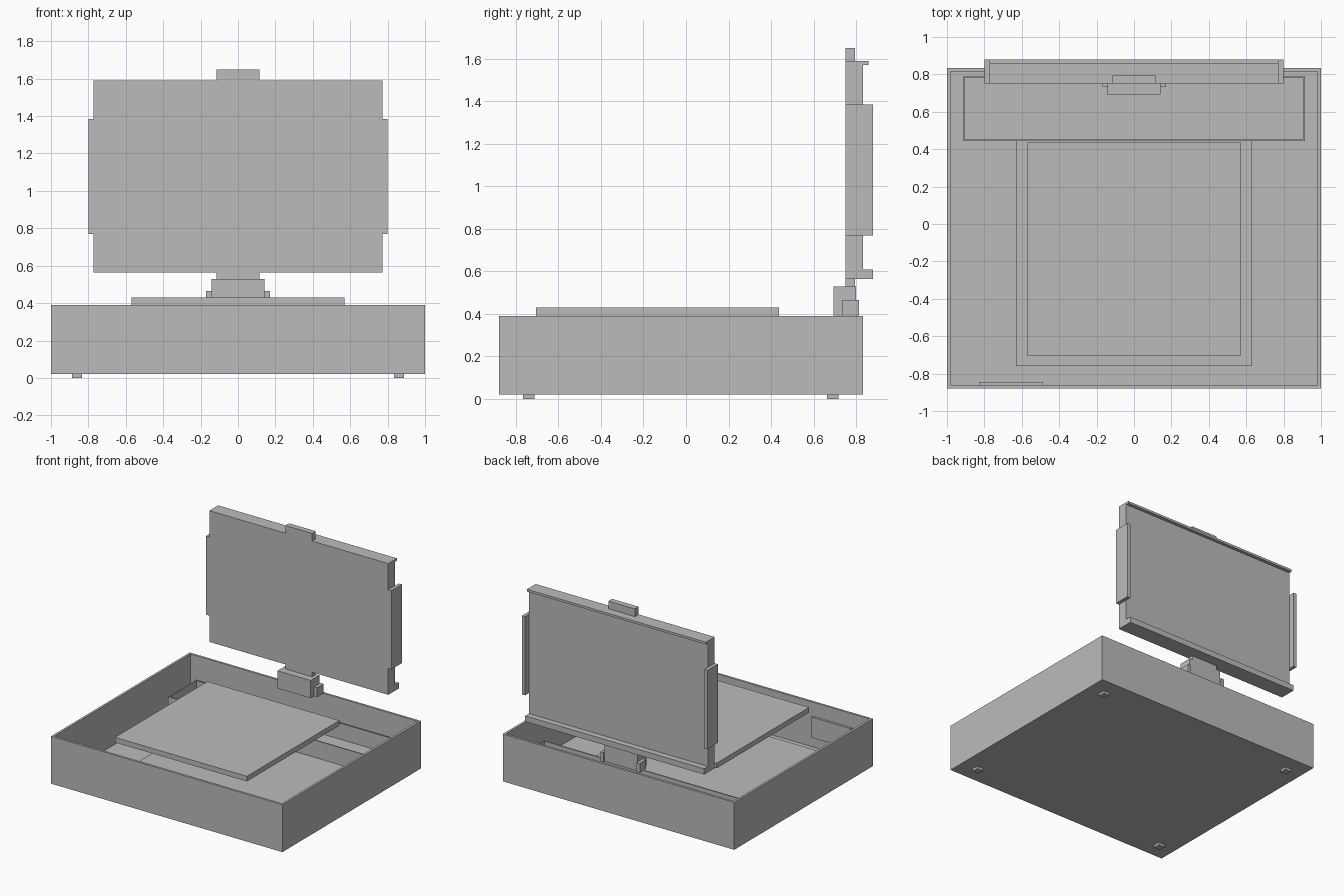
import bpy

cube = bpy.data.objects.get("Cube")
if cube:
    bpy.data.objects.remove(cube, do_unlink=True)

# One plain grey for everything
grey = bpy.data.materials.new("plain_grey")
grey.use_nodes = True
colour = (0.5, 0.5, 0.5, 1)
grey.diffuse_color = colour
grey.node_tree.nodes["Principled BSDF"].inputs["Base Color"].default_value = colour

BOX_FACES = [(0, 2, 3, 1), (4, 5, 7, 6), (0, 1, 5, 4),
             (2, 6, 7, 3), (0, 4, 6, 2), (1, 3, 7, 5)]


def new_object(name, verts, faces):
    mesh = bpy.data.meshes.new(name)
    mesh.from_pydata(verts, [], faces)
    mesh.materials.append(grey)
    obj = bpy.data.objects.new(name, mesh)
    bpy.context.scene.collection.objects.link(obj)
    return obj


def corners(x, y, z):
    return [(a, b, c) for a in x for b in y for c in z]


def block(name, x, y, z):
    """Solid block between the given limits."""
    return new_object(name, corners(x, y, z), BOX_FACES)


def tray(name, x, y, z, wall, base):
    """Open-topped tray: outer shell, flat rim and sunken inside."""
    inner = corners((x[0] + wall, x[1] - wall), (y[0] + wall, y[1] - wall),
                    (z[0] + base, z[1]))
    outer_faces = [f for f in BOX_FACES if f != (1, 3, 7, 5)]
    inner_faces = [tuple(i + 8 for i in reversed(f)) for f in outer_faces]
    loop = (1, 5, 7, 3)
    rim = [(a, b, b + 8, a + 8) for a, b in zip(loop, loop[1:] + loop[:1])]
    return new_object(name, corners(x, y, z) + inner,
                      outer_faces + inner_faces + rim)


def sym(half):
    return (-half, half)


# Case
tray("case", sym(1), (-0.88, 0.833), (0.02, 0.39), 0.018, 0.02)
for side, x in (("right", -0.86), ("left", 0.86)):
    for end, y in (("front", -0.74), ("back", 0.69)):
        block(f"{end}_{side}_foot", (x - 0.027, x + 0.027),
              (y - 0.027, y + 0.027), (0, 0.021))

# Inside the case
block("floor_plate", sym(0.63), (-0.76, 0.49), (0.04, 0.08))
tray("rear_tray", sym(0.915), (0.445, 0.79), (0.08, 0.215), 0.01, 0.01)
block("front_wall_plate", (-0.83, -0.49), (-0.863, -0.845), (0.12, 0.28))

# Raised panel
block("raised_panel", sym(0.57), (-0.705, 0.437), (0.39, 0.43))

# Screen and its edge pieces
block("screen", sym(0.773), (0.75, 0.833), (0.565, 1.59))
block("screen_top_lip", sym(0.773), (0.833, 0.858), (1.572, 1.59))
block("screen_bottom_lip", sym(0.773), (0.833, 0.88), (0.565, 0.61))
for side, x in (("right", (-0.8, -0.773)), ("left", (0.773, 0.8))):
    block(f"{side}_screen_grip", x, (0.75, 0.88), (0.77, 1.385))
block("screen_top_tab", sym(0.115), (0.75, 0.795), (1.59, 1.65))
block("screen_bottom_tab", sym(0.115), (0.75, 0.795), (0.53, 0.565))

# Hinge mount
block("hinge_mount", sym(0.143), (0.693, 0.8), (0.392, 0.53))
for side, x in (("right", (-0.17, -0.143)), ("left", (0.143, 0.17))):
    block(f"{side}_hinge_ear", x, (0.735, 0.813), (0.392, 0.465))
